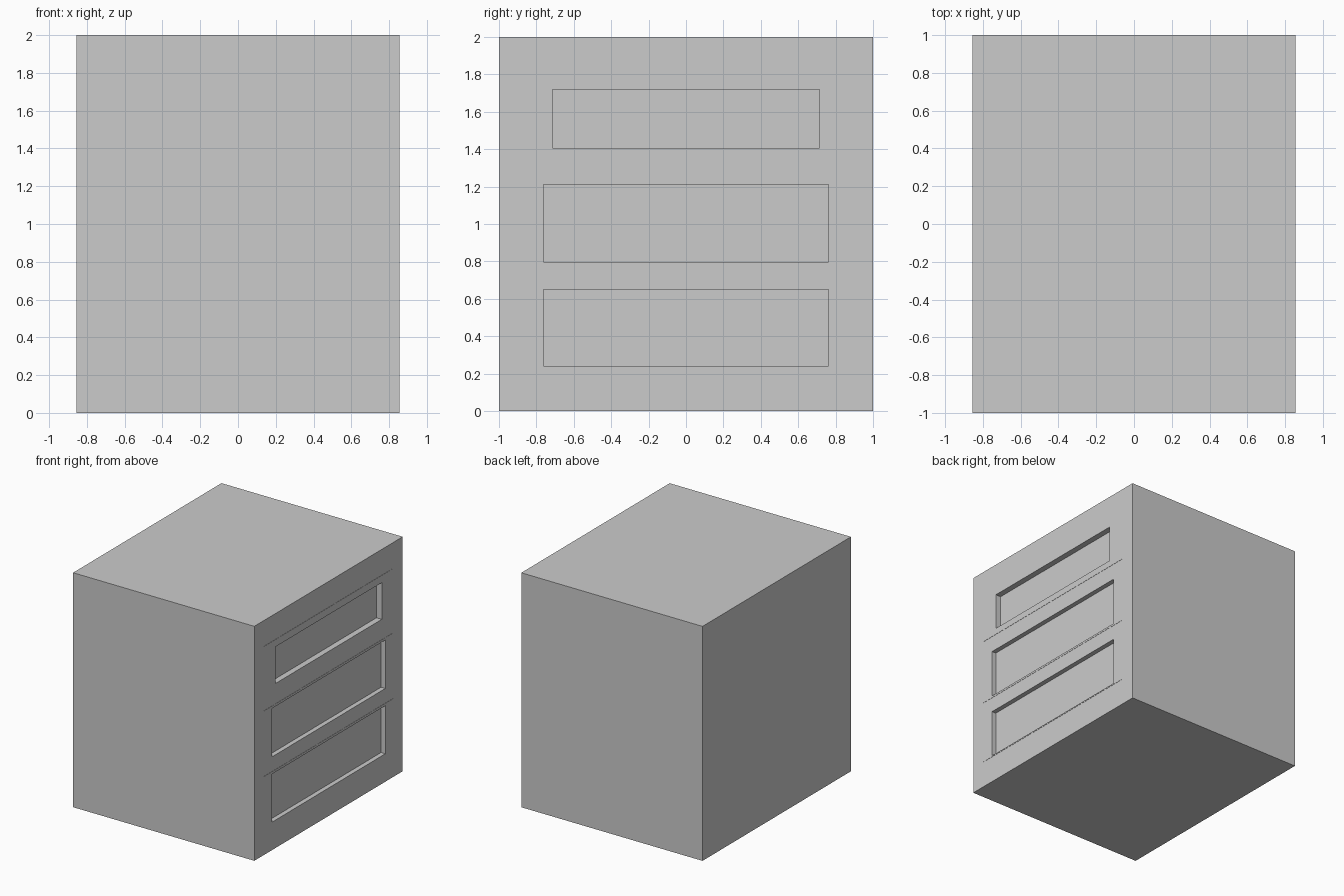
import bpy

if "Cube" in bpy.data.objects:
    bpy.data.objects.remove(bpy.data.objects["Cube"])

HALF_X, LIP = 0.856, 0.002


def box(name, x0, x1, y0, y1, z0, z1):
    bpy.ops.mesh.primitive_cube_add(
        size=1, location=((x0 + x1) / 2, (y0 + y1) / 2, (z0 + z1) / 2))
    ob = bpy.context.object
    ob.name = name
    ob.scale = (x1 - x0, y1 - y0, z1 - z0)
    bpy.ops.object.transform_apply(location=False, rotation=False, scale=True)
    return ob


def boolean(target, tool, operation):
    mod = target.modifiers.new(operation.lower(), 'BOOLEAN')
    mod.operation = operation
    mod.object = tool
    mod.solver = 'EXACT'
    bpy.context.view_layer.objects.active = target
    bpy.ops.object.modifier_apply(modifier=mod.name)
    bpy.data.objects.remove(tool, do_unlink=True)


# Cabinet body
face_x = HALF_X - LIP
cabinet = box("cabinet_body", -HALF_X, face_x, -1, 1, 0, 2)

# Barely raised drawer fronts: half width, bottom, top
for half, z0, z1 in ((0.87, 1.35, 1.78), (0.87, 0.78, 1.23), (0.87, 0.23, 0.67)):
    boolean(cabinet, box("drawer_front", face_x - 0.02, HALF_X, -half, half, z0, z1), 'UNION')

# Recessed drawer panels: half width, bottom, top, depth
for half, z0, z1, depth in ((0.715, 1.405, 1.718, 0.05),
                            (0.763, 0.797, 1.21, 0.04),
                            (0.763, 0.24, 0.65, 0.04)):
    boolean(cabinet, box("drawer_recess", HALF_X - depth, HALF_X + 0.1, -half, half, z0, z1),
            'DIFFERENCE')
